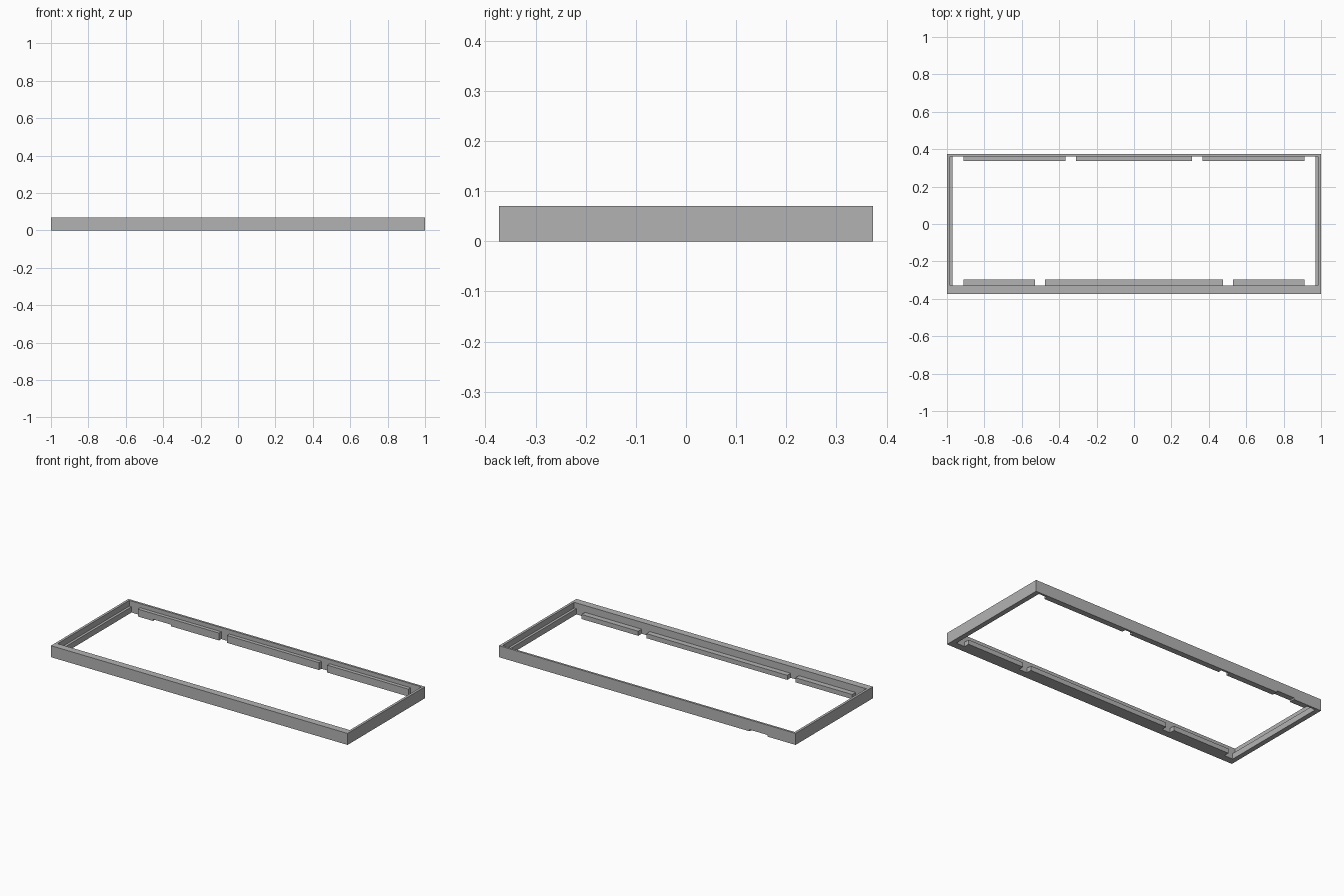
import bpy
import bmesh

cube = bpy.data.objects.get("Cube")
if cube:
    bpy.data.objects.remove(cube, do_unlink=True)

grey = bpy.data.materials.new("mid grey")
grey.use_nodes = True
colour = (0.45, 0.45, 0.45, 1)
grey.diffuse_color = colour
grey.node_tree.nodes["Principled BSDF"].inputs["Base Color"].default_value = colour

HEIGHT = 0.07
X_OUT, Y_OUT = 1.0, 0.373
X_IN, Y_FRONT, Y_BACK = 0.985, -0.33, 0.36


def finish(name, bm):
    bmesh.ops.recalc_face_normals(bm, faces=bm.faces)
    mesh = bpy.data.meshes.new(name)
    bm.to_mesh(mesh)
    bm.free()
    mesh.materials.append(grey)
    obj = bpy.data.objects.new(name, mesh)
    bpy.context.collection.objects.link(obj)
    return obj


def box(name, x0, x1, y0, y1, z0, z1):
    bm = bmesh.new()
    bmesh.ops.create_cube(bm, size=1)
    for v in bm.verts:
        v.co.x = x1 if v.co.x > 0 else x0
        v.co.y = y1 if v.co.y > 0 else y0
        v.co.z = z1 if v.co.z > 0 else z0
    return finish(name, bm)


def ring(name):
    """Rectangular frame with a wide front rail and thin back and sides."""
    bm = bmesh.new()

    def loop(x, y0, y1, z):
        return [bm.verts.new((a, b, z)) for a, b in ((-x, y0), (x, y0), (x, y1), (-x, y1))]

    loops = [loop(X_OUT, -Y_OUT, Y_OUT, 0), loop(X_OUT, -Y_OUT, Y_OUT, HEIGHT),
             loop(X_IN, Y_FRONT, Y_BACK, HEIGHT), loop(X_IN, Y_FRONT, Y_BACK, 0)]
    for i, a in enumerate(loops):
        b = loops[(i + 1) % len(loops)]
        for j in range(4):
            k = (j + 1) % 4
            bm.faces.new((a[j], a[k], b[k], b[j]))
    return finish(name, bm)


# Outer frame
frame = ring("outer_frame")

# Stepped ledges along both short sides
for side, s in (("left", 1), ("right", -1)):
    box(side + "_side_ledge", *sorted((s * X_IN, s * 0.97)), Y_FRONT, Y_BACK, 0, 0.035)

# Broken ledges inside the long rails
back = [box("back_ledge", a, b, 0.338, Y_BACK, 0, 0.045)
        for a, b in ((-0.912, -0.365), (-0.31, 0.31), (0.365, 0.912))]
for a, b in ((-0.912, -0.53), (-0.475, 0.475), (0.53, 0.912)):
    box("front_ledge", a, b, Y_FRONT, -0.297, 0, 0.028)

# Shallow cable notch under the back rail
cutter = box("notch_cutter", -0.81, -0.69, 0.3, 0.4, -0.02, 0.01)
cutter.hide_render = True
cutter.hide_viewport = True
for obj in (frame, back[0]):
    mod = obj.modifiers.new("notch", "BOOLEAN")
    mod.operation = "DIFFERENCE"
    mod.solver = "EXACT"
    mod.object = cutter
